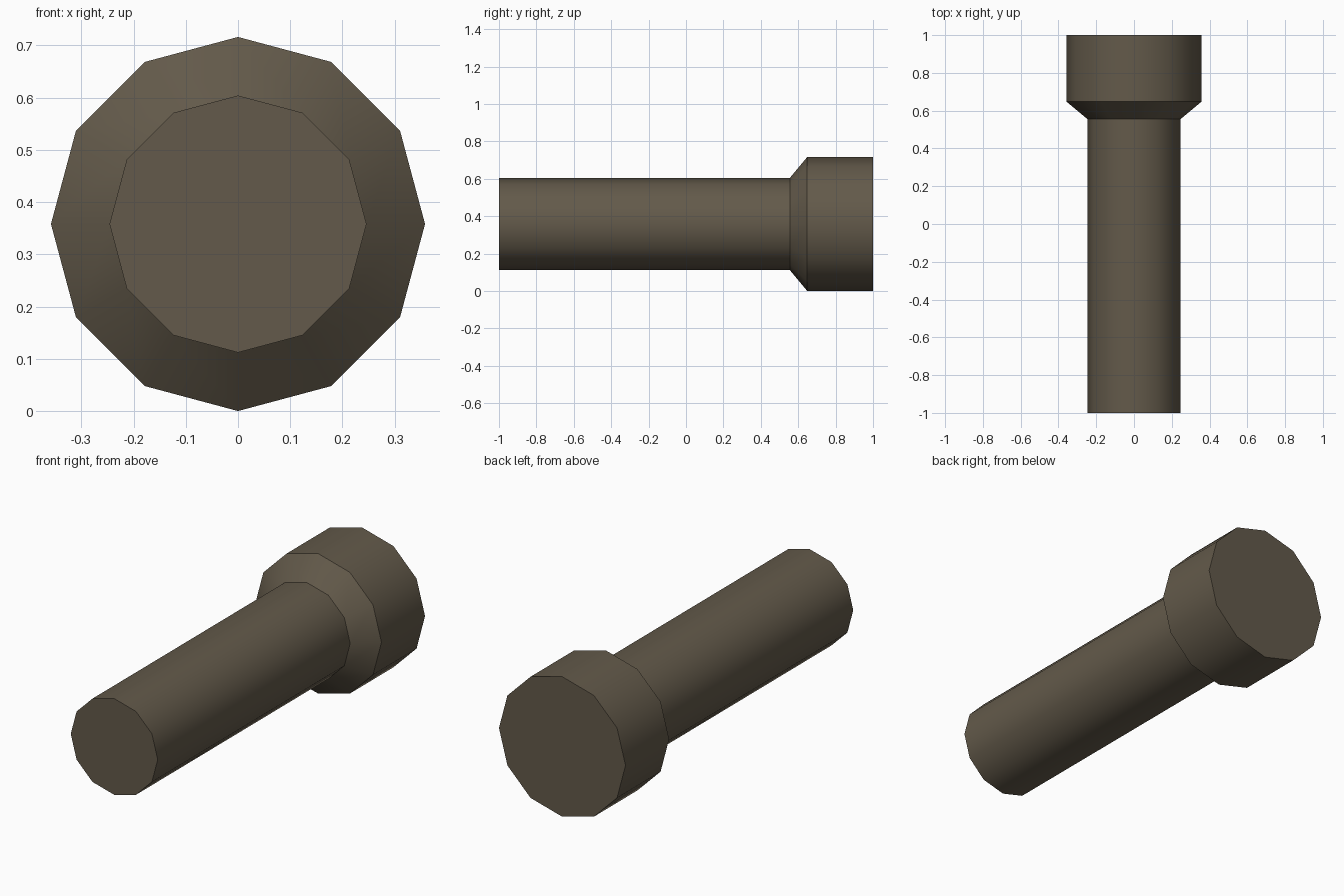
import bpy, bmesh, math

if "Cube" in bpy.data.objects:
    bpy.data.objects.remove(bpy.data.objects["Cube"])

SIDES = 12
CENTRE_Z = 0.358
# (y, radius) along the shaft, from front end to back of the head
PROFILE = [(-1.0, 0.246), (0.555, 0.246), (0.648, 0.358), (1.0, 0.358)]

mat = bpy.data.materials.new("dark brown metal")
mat.diffuse_color = (0.125, 0.102, 0.069, 1.0)
mat.use_nodes = True
mat.node_tree.nodes["Principled BSDF"].inputs["Base Color"].default_value = mat.diffuse_color

bm = bmesh.new()

# Rings of the turned profile
rings = []
for y, r in PROFILE:
    angles = [2 * math.pi * i / SIDES for i in range(SIDES)]
    rings.append([bm.verts.new((r * math.cos(a), y, CENTRE_Z + r * math.sin(a))) for a in angles])

# Side walls: shaft, flared collar, head
for a, b in zip(rings, rings[1:]):
    for i in range(SIDES):
        j = (i + 1) % SIDES
        bm.faces.new((a[i], a[j], b[j], b[i]))

# End caps
bm.faces.new(rings[0])
bm.faces.new(rings[-1])
bmesh.ops.recalc_face_normals(bm, faces=bm.faces[:])

mesh = bpy.data.meshes.new("bolt")
bm.to_mesh(mesh)
bm.free()
mesh.materials.append(mat)
bolt = bpy.data.objects.new("bolt", mesh)
bpy.context.collection.objects.link(bolt)

# Smooth round the barrel, crisp at the collar and caps
bpy.context.view_layer.objects.active = bolt
bolt.select_set(True)
bpy.ops.object.shade_smooth_by_angle(angle=math.radians(35))
